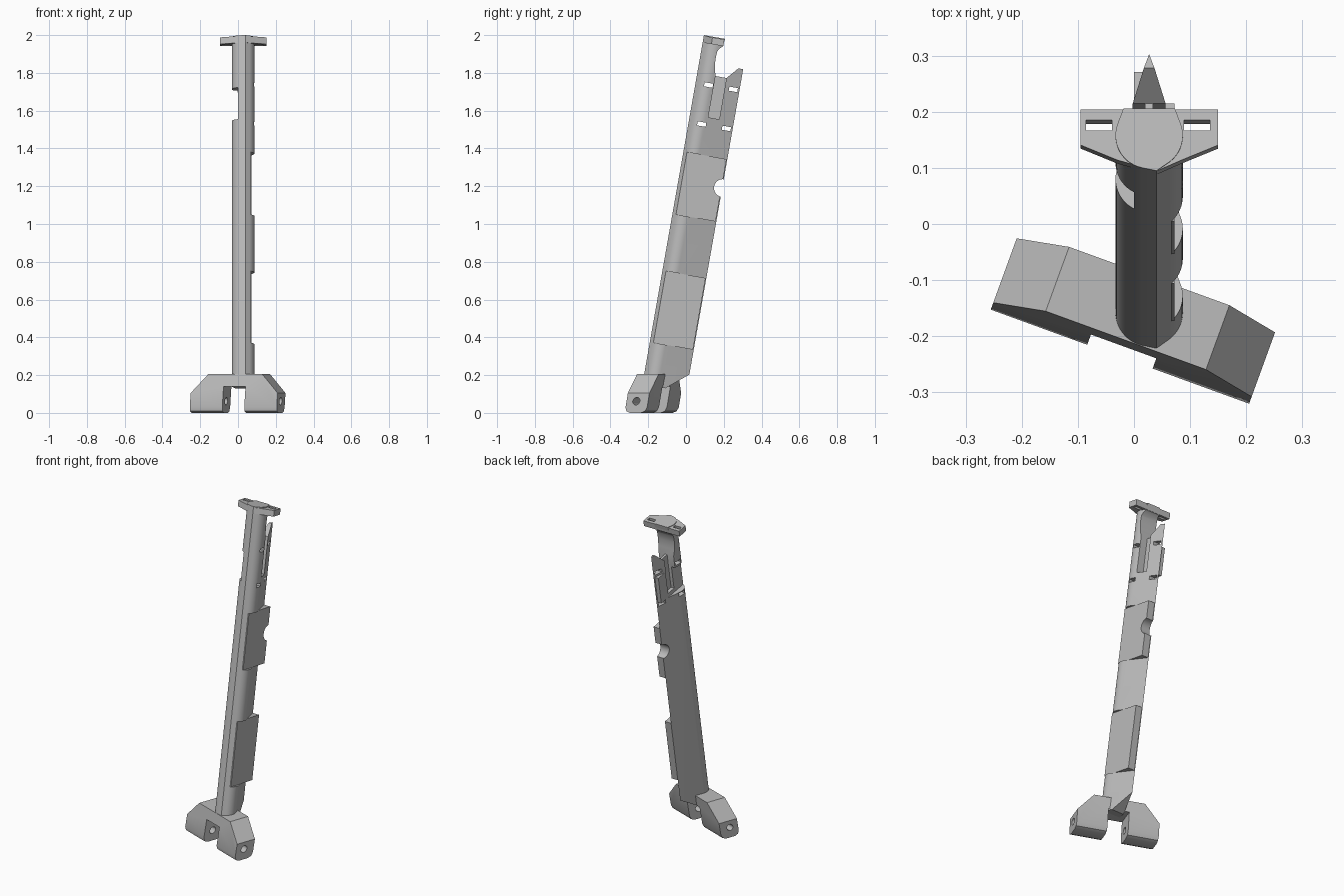
import bpy, bmesh, math
from mathutils import Matrix, Vector

cube = bpy.data.objects.get("Cube")
if cube:
    bpy.data.objects.remove(cube, do_unlink=True)

mat = bpy.data.materials.new("plain grey")
mat.use_nodes = True
GREY = (0.5, 0.5, 0.5, 1)
mat.diffuse_color = GREY
mat.node_tree.nodes["Principled BSDF"].inputs["Base Color"].default_value = GREY


def make(name, bm):
    bmesh.ops.recalc_face_normals(bm, faces=bm.faces[:])
    me = bpy.data.meshes.new(name)
    bm.to_mesh(me)
    bm.free()
    me.materials.append(mat)
    ob = bpy.data.objects.new(name, me)
    bpy.context.collection.objects.link(ob)
    return ob


def prism(name, pts, lo, hi, axis):
    """Extrude a 2D outline along axis: 'x' outlines are (y, z), 'z' are (x, y), 'y' are (x, z)."""
    place = {"x": lambda p, h: (h, p[0], p[1]),
             "y": lambda p, h: (p[0], h, p[1]),
             "z": lambda p, h: (p[0], p[1], h)}[axis]
    bm = bmesh.new()
    face = bm.faces.new([bm.verts.new(place(p, lo)) for p in pts])
    res = bmesh.ops.extrude_face_region(bm, geom=[face])
    move = Vector(place((0, 0), hi - lo))
    for v in res["geom"]:
        if isinstance(v, bmesh.types.BMVert):
            v.co += move
    return make(name, bm)


def box(x0, x1, y0, y1, z0, z1):
    return prism("block", [(x0, y0), (x1, y0), (x1, y1), (x0, y1)], z0, z1, "z")


def circle(cx, cy, r, n=24):
    return [(cx + r * math.cos(2 * math.pi * i / n), cy + r * math.sin(2 * math.pi * i / n))
            for i in range(n)]


def combine(ob, other, op):
    mod = ob.modifiers.new("join", "BOOLEAN")
    mod.operation, mod.solver, mod.object = op, "EXACT", other
    bpy.context.view_layer.objects.active = ob
    bpy.ops.object.modifier_apply(modifier=mod.name)
    bpy.data.objects.remove(other, do_unlink=True)


def cut(ob, other):
    combine(ob, other, "DIFFERENCE")


def smooth(ob):
    bpy.ops.object.select_all(action="DESELECT")
    ob.select_set(True)
    bpy.context.view_layer.objects.active = ob
    bpy.ops.object.shade_smooth_by_angle(angle=math.radians(25))


# Leaning frame: y runs front to back across the strut, z along it, 0 at the top
TILT = math.radians(10)
LEAN = Matrix.Translation((0, 0.095, 2.0)) @ Matrix.Rotation(-TILT, 4, "X")
CX, CY, R, TAIL = 0.027, 0.064, 0.06, 0.236


def arc(a0, a1, n=14):
    out = []
    for i in range(n + 1):
        a = math.radians(a0 + (a1 - a0) * i / n)
        out.append((CX + R * math.sin(a), CY + R * math.cos(a)))
    return out


# Strut: teardrop section with a creased front and a pointed tail
section = [(CX, TAIL)] + arc(69.6, 145.5) + [(0.04, 0)] + arc(191.5, 290.4)
strut = prism("strut", section, -1.877, 0, "z")

# Flat side pads set into the strut
for lo, hi in ((-0.961, -0.626), (-1.65, -1.265)):
    cut(strut, box(0.072, 0.2, -0.1, 0.4, lo, hi))
    combine(strut, box(CX, 0.072, 0.019, 0.232, lo, hi), "UNION")
cut(strut, box(-0.2, 0.0, -0.1, 0.4, -0.45, -0.28))
combine(strut, box(0.0, CX, 0.03, 0.228, -0.45, -0.28), "UNION")

# Neck and tail top, then the sloping foot
neck = [(0.113, 0.05), (0.113, -0.006), (0.109, -0.042), (0.093, -0.056), (0.084, -0.075),
        (0.082, -0.118), (0.088, -0.165), (0.098, -0.203), (0.157, -0.203),
        (0.211, -0.141), (0.3, -0.146), (0.3, 0.05)]
cut(strut, prism("neck_cut", neck, -0.3, 0.3, "x"))
cut(strut, prism("foot_cut", [(0.123, -1.877), (0.3, -1.73), (0.3, -2), (0.123, -2)],
                 -0.3, 0.3, "x"))

# Pockets either side of a thin web, strap slots and the round bite
for x0, x1 in ((-0.2, 0.02), (0.034, 0.2)):
    cut(strut, box(x0, x1, 0.098, 0.157, -0.425, -0.19))
for y in (0.07, 0.203):
    for z in (-0.256, -0.466):
        cut(strut, box(-0.2, 0.2, y - 0.023, y + 0.023, z - 0.011, z + 0.011))
cut(strut, prism("bite", circle(0.239, -0.78, 0.047), -0.3, 0.3, "x"))

# Top flange with two slotted ears
outline = [(-0.095, 0.111), (0.15, 0.111), (0.15, 0.047), (0.085, 0.02),
           (0.04, 0), (-0.03, 0.02), (-0.095, 0.047)]
flange = prism("top_flange", outline, -0.04, -0.004, "z")
for x in (-0.0625, 0.1125):
    cut(flange, box(x - 0.023, x + 0.023, 0.073, 0.092, -0.2, 0.2))

for ob in (strut, flange):
    ob.data.transform(LEAN)
    smooth(ob)

# Forked base: bridge with two legs, chamfered underneath, leaning with the strut
half = [(0.062, 0.14), (0.062, 0), (0.245, 0), (0.245, 0.105), (0.152, 0.205)]
profile = half + [(-x, z) for x, z in reversed(half)]
base = prism("forked_base", profile, -0.061, 0.061, "y")
bm = bmesh.new()
bm.from_mesh(base.data)
low = [e for e in bm.edges if all(v.co.z < 0.001 for v in e.verts)
       and abs(e.verts[0].co.y - e.verts[1].co.y) < 0.001]
bmesh.ops.bevel(bm, geom=low, offset=0.03, segments=2, affect="EDGES", profile=0.5)
bm.to_mesh(base.data)
bm.free()
cut(base, prism("pin_hole", circle(-0.006, 0.062, 0.02), -0.4, 0.4, "x"))
for v in base.data.vertices:
    v.co.y += math.tan(TILT) * (v.co.z - 0.1)
base.data.transform(Matrix.Translation((0, -0.1675, 0)) @ Matrix.Rotation(math.radians(-20), 4, "Z"))
smooth(base)
